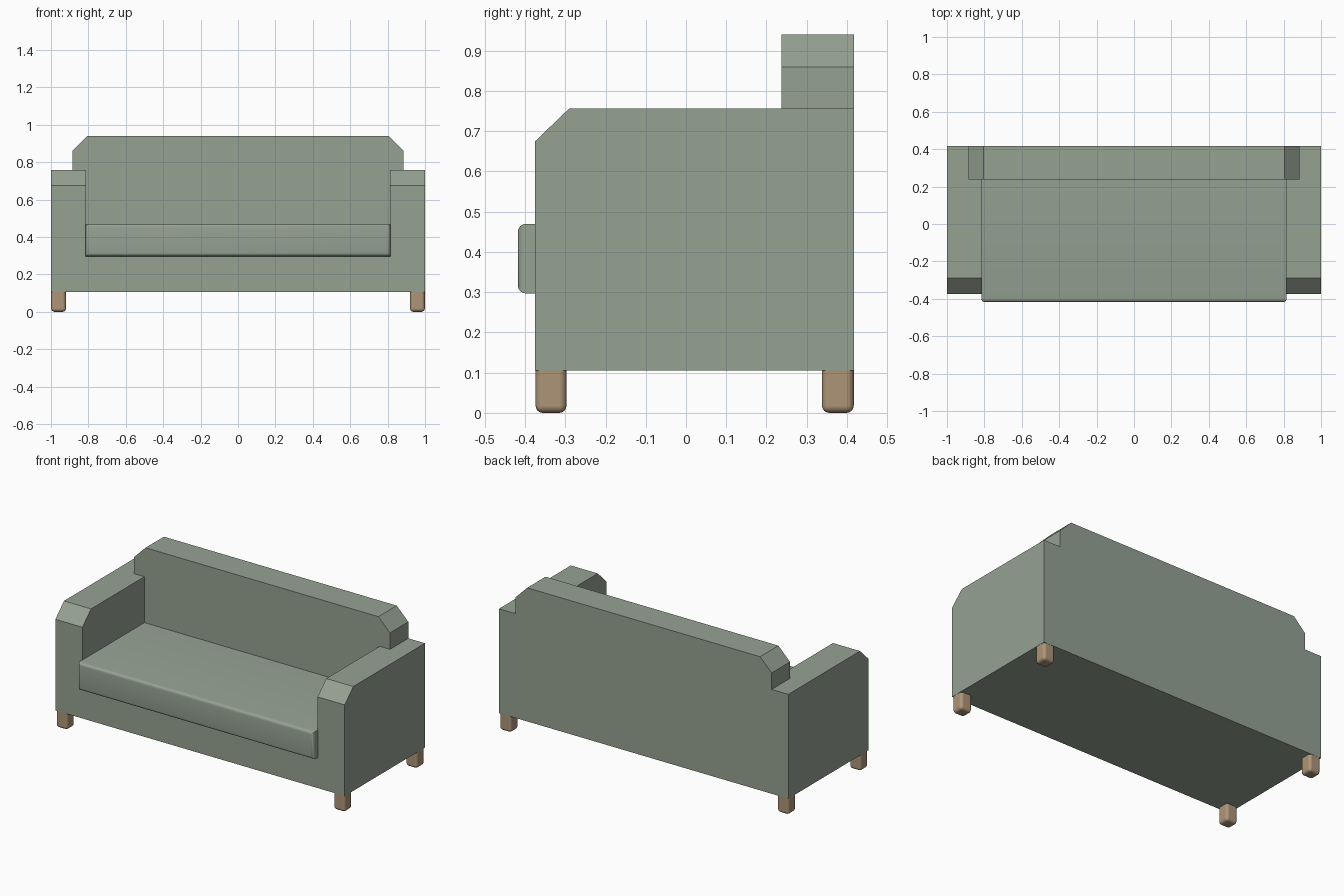
import bpy, bmesh
from mathutils import Vector

if "Cube" in bpy.data.objects:
    bpy.data.objects.remove(bpy.data.objects["Cube"])

def material(name, rgb):
    m = bpy.data.materials.new(name)
    m.diffuse_color = (*rgb, 1)
    m.use_nodes = True
    m.node_tree.nodes["Principled BSDF"].inputs["Base Color"].default_value = m.diffuse_color
    return m

fabric = material("fabric", (0.30, 0.36, 0.29))
wood = material("wood", (0.42, 0.30, 0.19))

def prism(name, profile, axis, lo, hi, mat):
    """Extrude a 2D outline along x (outline in y,z) or along y (outline in x,z)."""
    def at(p, t):
        return (t, p[0], p[1]) if axis == 'X' else (p[0], t, p[1])
    bm = bmesh.new()
    face = bm.faces.new([bm.verts.new(at(p, lo)) for p in profile])
    ext = bmesh.ops.extrude_face_region(bm, geom=[face])
    shift = Vector((hi - lo, 0, 0)) if axis == 'X' else Vector((0, hi - lo, 0))
    bmesh.ops.translate(bm, vec=shift,
                        verts=[g for g in ext['geom'] if isinstance(g, bmesh.types.BMVert)])
    bmesh.ops.recalc_face_normals(bm, faces=bm.faces)
    mesh = bpy.data.meshes.new(name)
    bm.to_mesh(mesh)
    bm.free()
    mesh.materials.append(mat)
    ob = bpy.data.objects.new(name, mesh)
    bpy.context.collection.objects.link(ob)
    return ob

def box(name, x0, x1, y0, y1, z0, z1, mat):
    return prism(name, [(x0, z0), (x1, z0), (x1, z1), (x0, z1)], 'Y', y0, y1, mat)

def combine(ob, tool, op):
    mod = ob.modifiers.new("combine", 'BOOLEAN')
    mod.operation, mod.object, mod.solver = op, tool, 'EXACT'
    bpy.context.view_layer.objects.active = ob
    bpy.ops.object.modifier_apply(modifier=mod.name)
    bpy.data.objects.remove(tool)

def soften(ob, width):
    ob.data.polygons.foreach_set("use_smooth", [True] * len(ob.data.polygons))
    mod = ob.modifiers.new("rounded_edges", 'BEVEL')
    mod.width, mod.segments = width, 4
    mod.limit_method = 'ANGLE'
    mod.harden_normals = True
    return mod

# Frame: arm profile across the full width, raised back, hollowed between the arms
frame = prism("sofa_frame", [(-0.375, 0.105), (0.418, 0.105), (0.418, 0.757),
                             (-0.29, 0.757), (-0.375, 0.675)], 'X', -1, 1, fabric)
back = prism("back", [(-0.885, 0.6), (0.885, 0.6), (0.885, 0.86), (0.805, 0.94),
                      (-0.805, 0.94), (-0.885, 0.86)], 'Y', 0.237, 0.418, fabric)
combine(frame, back, 'UNION')
hollow = box("hollow", -0.813, 0.813, -0.6, 0.237, 0.45, 1.1, fabric)
combine(frame, hollow, 'DIFFERENCE')
bm = bmesh.new()
bm.from_mesh(frame.data)
bmesh.ops.remove_doubles(bm, verts=bm.verts, dist=0.0005)
bmesh.ops.dissolve_limit(bm, angle_limit=0.02, verts=bm.verts, edges=bm.edges)
bm.to_mesh(frame.data)
bm.free()
soften(frame, 0.02)

# Seat cushion: only its front rim is rounded, the rest sits tight in the frame
seat = box("seat_cushion", -0.816, 0.816, -0.418, 0.25, 0.297, 0.47, fabric)
bm = bmesh.new()
bm.from_mesh(seat.data)
rim = [e for e in bm.edges if all(v.co.y < -0.4 for v in e.verts)]
bmesh.ops.bevel(bm, geom=rim, offset=0.02, segments=4, profile=0.5, affect='EDGES')
bm.to_mesh(seat.data)
bm.free()
bpy.ops.object.select_all(action='DESELECT')
seat.select_set(True)
bpy.context.view_layer.objects.active = seat
bpy.ops.object.shade_smooth_by_angle()

# Legs: one at each corner, tops tucked into the frame
for side, s in (("left", -1), ("right", 1)):
    x0, x1 = sorted((s * 0.92, s * 0.999))
    for end, y0, y1 in (("front", -0.374, -0.297), ("back", 0.338, 0.417)):
        leg = box(f"{end}_{side}_leg", x0, x1, y0, y1, 0, 0.135, wood)
        soften(leg, 0.018)
